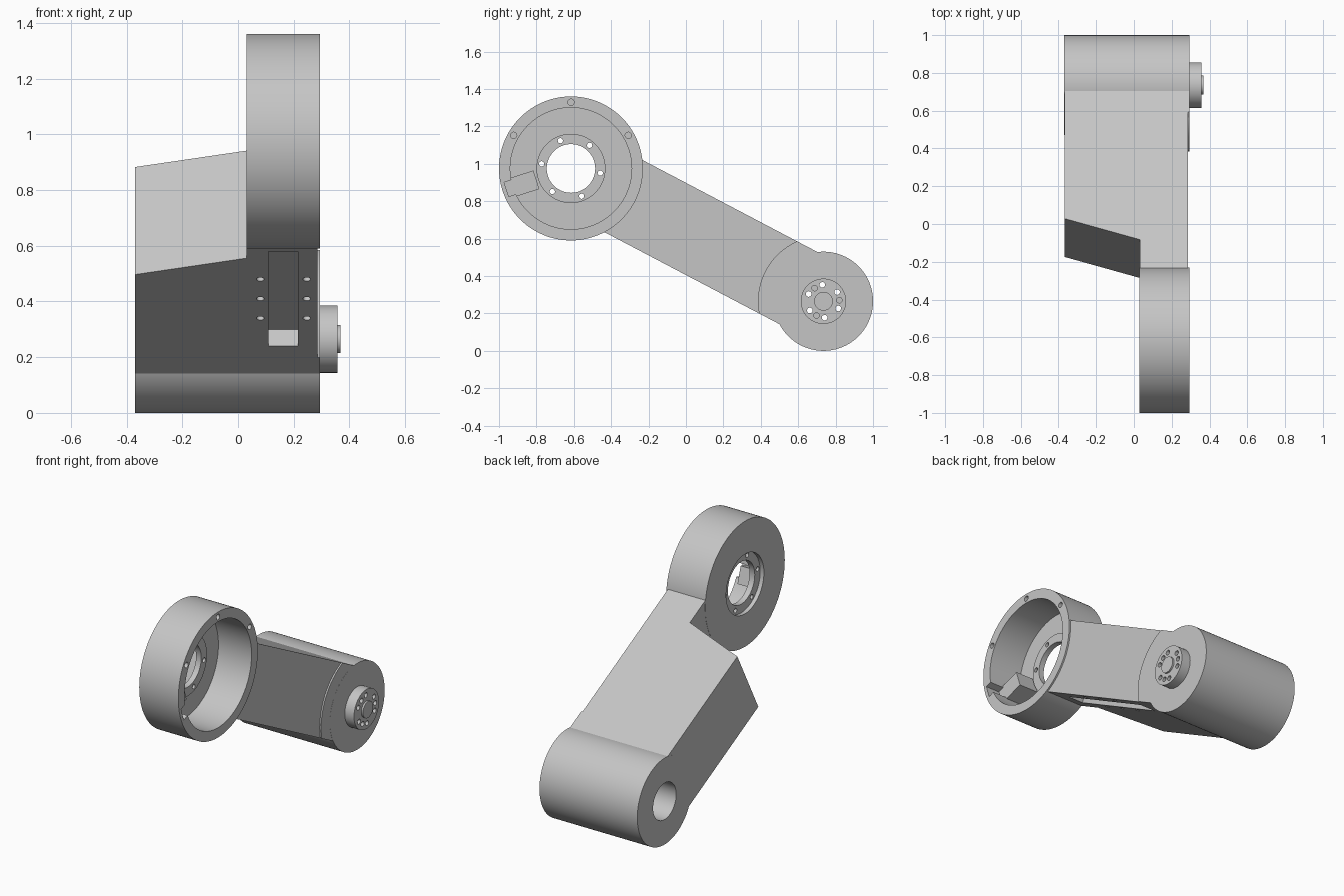
import bpy, bmesh
from math import sin, cos, atan2, hypot, pi, radians
from mathutils import Matrix, Vector

cube = bpy.data.objects.get("Cube")
if cube:
    bpy.data.objects.remove(cube)

grey = bpy.data.materials.new("light_grey")
grey.use_nodes = True
colour = (0.56, 0.56, 0.56, 1)
grey.diffuse_color = colour
grey.node_tree.nodes["Principled BSDF"].inputs["Base Color"].default_value = colour

# Joint centres as (y, z); the arm runs from the ring to the pivot
RING, PIVOT = (-0.615, 0.975), (0.735, 0.265)
LENGTH = hypot(PIVOT[0] - RING[0], PIVOT[1] - RING[1])
TILT = atan2(RING[1] - PIVOT[1], PIVOT[0] - RING[0])
HALF = 0.218


def arm_point(x, u, v):
    """Point at distance u along the arm and height v across it."""
    return Vector((x, RING[0] + u * cos(TILT) + v * sin(TILT),
                   RING[1] - u * sin(TILT) + v * cos(TILT)))


def finish(name, bm):
    bmesh.ops.recalc_face_normals(bm, faces=bm.faces)
    mesh = bpy.data.meshes.new(name)
    bm.to_mesh(mesh)
    bm.free()
    mesh.materials.append(grey)
    obj = bpy.data.objects.new(name, mesh)
    bpy.context.collection.objects.link(obj)
    return obj


def discs(name, centres, r, x0, x1, seg=96):
    """Cylinders along x at each (y, z) centre."""
    bm = bmesh.new()
    for y, z in centres:
        m = Matrix.Translation(((x0 + x1) / 2, y, z)) @ Matrix.Rotation(pi / 2, 4, 'Y')
        bmesh.ops.create_cone(bm, cap_ends=True, segments=seg, radius1=r,
                              radius2=r, depth=x1 - x0, matrix=m)
    return finish(name, bm)


def prism(name, plan, v0, v1):
    """Outline in (x, u) extruded across the arm from v0 to v1."""
    bm = bmesh.new()
    face = bm.faces.new([bm.verts.new(arm_point(x, u, v0)) for x, u in plan])
    new = bmesh.ops.extrude_face_region(bm, geom=[face])["geom"]
    verts = [g for g in new if isinstance(g, bmesh.types.BMVert)]
    bmesh.ops.translate(bm, verts=verts, vec=arm_point(0, 0, v1) - arm_point(0, 0, v0))
    return finish(name, bm)


def radial_box(name, r0, r1, half, x0, x1, angle):
    """Box in the ring, pointing outward at an angle."""
    bm = bmesh.new()
    m = (Matrix.Translation((0, *RING)) @ Matrix.Rotation(angle, 4, 'X')
         @ Matrix.Translation(((x0 + x1) / 2, (r0 + r1) / 2, 0))
         @ Matrix.Diagonal((x1 - x0, r1 - r0, 2 * half, 1)))
    bmesh.ops.create_cube(bm, size=1, matrix=m)
    return finish(name, bm)


def circle(centre, r, count, start):
    return [(centre[0] + r * cos(radians(start) + i * 2 * pi / count),
             centre[1] + r * sin(radians(start) + i * 2 * pi / count)) for i in range(count)]


def cut(targets, cutter, operation='DIFFERENCE'):
    cutter.hide_render = True
    for obj in targets:
        mod = obj.modifiers.new("cut", 'BOOLEAN')
        mod.operation, mod.solver, mod.object = operation, 'EXACT', cutter
        bpy.context.view_layer.objects.active = obj
        bpy.ops.object.modifier_apply(modifier=mod.name)
    bpy.data.objects.remove(cutter)


# Ring housing: open cup with rim screw holes and a rim pocket
ring = discs("ring_housing", [RING], 0.385, 0.03, 0.295, 128)
cut([ring], discs("cavity", [RING], 0.325, 0.07, 0.5, 128))
cut([ring], discs("hub_opening", [RING], 0.183, -0.1, 0.5))
rim_holes = [p for p in circle(RING, 0.354, 6, 30) if p[1] > RING[1] + 0.1]
cut([ring], discs("rim_holes", rim_holes, 0.017, 0.2, 0.4, 20))
pocket_angle = radians(198)
cut([ring], radial_box("rim_pocket", 0.28, 0.363, 0.04, 0.2, 0.4, pocket_angle))
block = radial_box("connector_block", 0.195, 0.34, 0.052, 0.06, 0.2, pocket_angle)

# Hub plate in the floor of the ring
hub = discs("hub_plate", [RING], 0.185, 0.055, 0.09)
cut([hub], discs("hub_hole", [RING], 0.13, -0.1, 0.5))
cut([hub], discs("hub_bolts", circle(RING, 0.159, 6, 51), 0.014, -0.1, 0.5, 20))

# Arm with a slanted shoulder beside the ring
plan = [(0.285, 0.28), (0.031, 0.28), (0.031, 0.487), (-0.369, 0.613),
        (-0.369, LENGTH), (0.285, LENGTH)]
arm = prism("arm_beam", plan, -HALF, HALF)
cut([arm], discs("ring_clearance", [RING], 0.36, 0, 0.4, 128))

# Cable slot and screw holes under the arm
cut([arm], prism("slot", [(0.11, 0.434), (0.215, 0.434), (0.215, 1.166), (0.11, 1.166)],
                 -0.3, -HALF + 0.068))
bm = bmesh.new()
for x in (0.08, 0.247):
    for u in (0.65, 0.80, 0.95):
        m = (Matrix.Translation(arm_point(x, u, -HALF))
             @ Matrix.Rotation(-TILT, 4, 'X'))
        bmesh.ops.create_cone(bm, cap_ends=True, segments=20, radius1=0.014,
                              radius2=0.014, depth=0.1, matrix=m)
cut([arm], finish("slot_screws", bm))

# Raised pad at the pivot, clipped to the arm width
pad = prism("pivot_pad", [(0.26, 0.9), (0.2945, 0.9), (0.2945, LENGTH), (0.26, LENGTH)],
            -HALF, HALF)
cut([pad], discs("pad_limit", [PIVOT], 0.35, 0.1, 0.4, 128), 'INTERSECT')

# Pivot barrel, output flange and centre boss
barrel = discs("pivot_barrel", [PIVOT], 0.265, -0.37, 0.295, 128)
flange = discs("output_flange", [PIVOT], 0.121, 0.28, 0.357)
boss = discs("centre_boss", [PIVOT], 0.05, 0.3, 0.368, 48)
cut([arm, barrel], discs("bore", [PIVOT], 0.112, -0.5, 0.25))
cut([arm, barrel, pad, flange],
    discs("flange_bolts", circle(PIVOT, 0.088, 6, 34), 0.015, 0.1, 0.5, 20))
cut([flange], discs("flange_pins", circle(PIVOT, 0.085, 3, 4), 0.015, 0.32, 0.5, 20))

# Smooth curved walls, keeping the machined edges sharp
bpy.ops.object.select_all(action='DESELECT')
for obj in (ring, block, hub, arm, pad, barrel, flange, boss):
    obj.select_set(True)
bpy.context.view_layer.objects.active = ring
bpy.ops.object.shade_smooth_by_angle(angle=radians(30))
